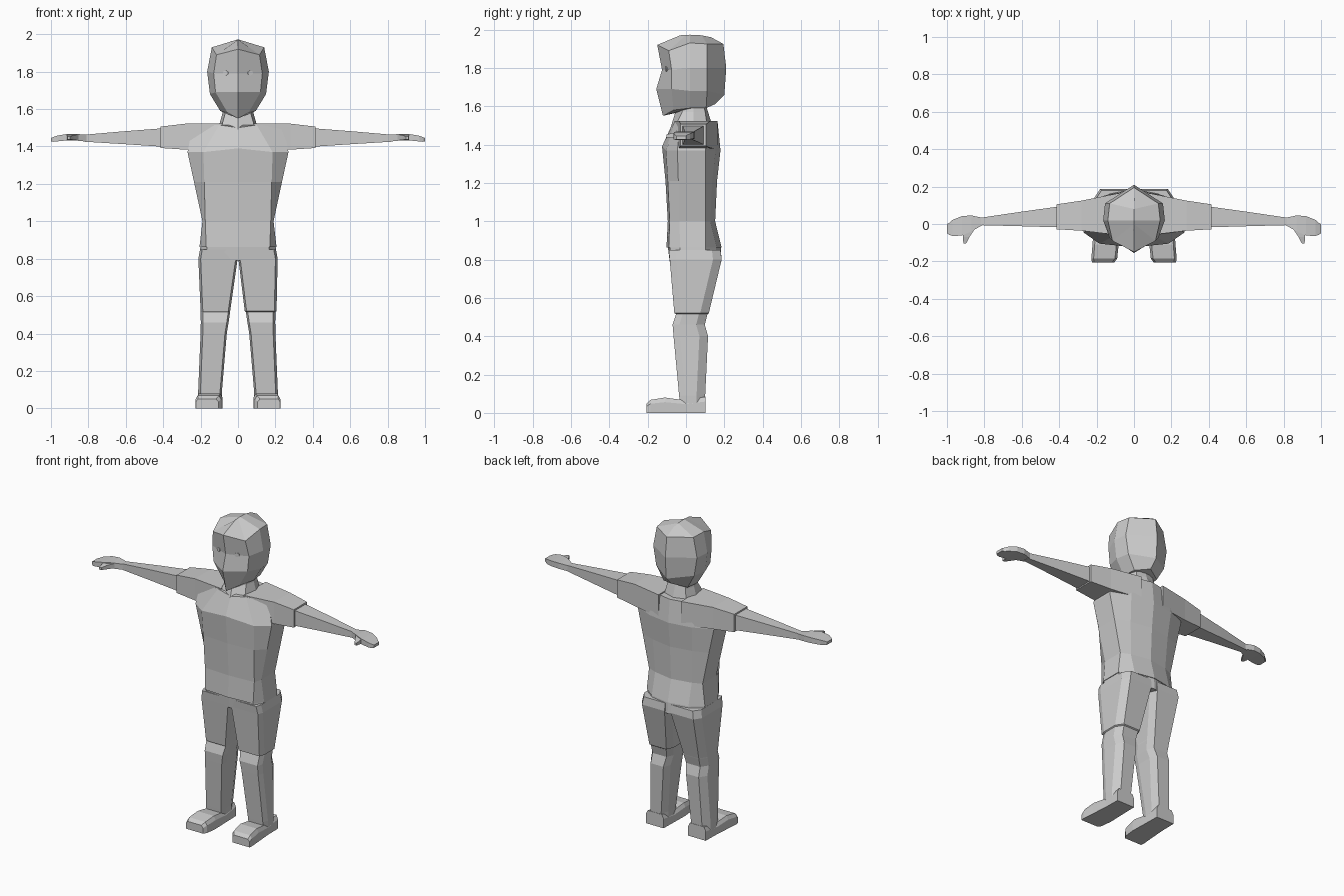
import bpy, bmesh, math
from mathutils import Vector

grey = bpy.data.materials.new("plain_grey")
grey.diffuse_color = (0.6, 0.6, 0.6, 1)


def loft(name, rings):
    """Skin a list of equal-length closed rings, capping both ends."""
    bm = bmesh.new()
    vs = [[bm.verts.new(p) for p in r] for r in rings]
    n = len(rings[0])
    for a, b in zip(vs, vs[1:]):
        for i in range(n):
            j = (i + 1) % n
            bm.faces.new((a[i], a[j], b[j], b[i]))
    bm.faces.new(vs[0][::-1])
    if len({tuple(p) for p in rings[-1]}) == n:
        bm.faces.new(vs[-1])
    bmesh.ops.remove_doubles(bm, verts=bm.verts, dist=1e-5)
    bmesh.ops.recalc_face_normals(bm, faces=bm.faces)
    me = bpy.data.meshes.new(name)
    bm.to_mesh(me)
    bm.free()
    me.materials.append(grey)
    ob = bpy.data.objects.new(name, me)
    bpy.context.collection.objects.link(ob)
    return ob


def whole(half):
    """Complete a half ring running from front centre to back centre."""
    return list(half) + [(-x, y, z) for x, y, z in half[-2:0:-1]]


def box_x(s, x, y0, y1, z0, z1):
    """Rectangular section across the arm."""
    return [(s * x, y0, z0), (s * x, y1, z0), (s * x, y1, z1), (s * x, y0, z1)]


def leg_ring(s, z, x0, x1, yf, yb, g=0.0):
    """Rectangular leg section with bevelled corners."""
    x0, x1, yf, yb = x0 - g, x1 + g, yf - g, yb + g
    pts = [(x0 + .01, yf), (x1 - .012, yf), (x1, yf + .035), (x1, yb - .045),
           (x1 - .03, yb), (x0 + .02, yb), (x0, yb - .045), (x0, yf + .035)]
    return [(s * x, y, z) for x, y in pts]


# Head: faceted, with a centre ridge over the crown
loft("head", [whole(h) for h in (
    [(0, -.12, 1.55), (.055, -.065, 1.58), (.095, .02, 1.59), (.085, .105, 1.59), (0, .15, 1.61)],
    [(0, -.155, 1.69), (.12, -.075, 1.69), (.15, .02, 1.68), (.135, .11, 1.68), (0, .2, 1.66)],
    [(0, -.125, 1.79), (.13, -.075, 1.79), (.165, .02, 1.8), (.155, .11, 1.8), (0, .21, 1.8)],
    [(0, -.15, 1.92), (.115, -.09, 1.89), (.14, .02, 1.93), (.13, .11, 1.925), (0, .195, 1.925)],
    [(0, -.03, 1.97), (0, 0, 1.972), (0, .02, 1.973), (0, .08, 1.97), (0, .13, 1.96)])])

# Neck
loft("neck", [whole(h) for h in (
    [(0, -.08, 1.49), (.09, -.055, 1.5), (.105, .04, 1.5), (.08, .11, 1.5), (0, .14, 1.49)],
    [(0, -.055, 1.57), (.07, -.02, 1.57), (.085, .04, 1.57), (.065, .1, 1.57), (0, .115, 1.57)],
    [(0, -.03, 1.62), (.065, -.01, 1.62), (.075, .04, 1.62), (.06, .09, 1.62), (0, .1, 1.62)])])


def torso_ring(z, xf, xs, xb, yf, yc, ys, yb, drop=0.0):
    return whole([(0, yf, z + drop), (xf, yc, z), (xs, ys, z), (xs, .103, z),
                  (xb, yb - .025, z), (0, yb, z)])


# Shirt body, with a slight overhanging hem
loft("shirt", [
    torso_ring(.862, .17, .206, .13, -.102, -.09, -.03, .186),
    torso_ring(1.0, .175, .19, .13, -.095, -.085, -.035, .152),
    torso_ring(1.21, .18, .235, .14, -.107, -.095, -.04, .162),
    torso_ring(1.37, .185, .27, .15, -.125, -.105, -.045, .18, .02),
    torso_ring(1.515, .1, .24, .13, -.075, -.06, -.03, .165, -.015)])

# Trouser seat
loft("trouser_seat", [
    torso_ring(.79, .17, .208, .13, -.085, -.08, -.03, .186),
    torso_ring(.87, .165, .201, .13, -.095, -.085, -.03, .181)])

for s, side in ((1, "left"), (-1, "right")):
    # Sleeve, bare arm and hand
    loft(side + "_sleeve", [
        box_x(s, .08, -.06, .165, 1.375, 1.522),
        box_x(s, .28, -.036, .125, 1.383, 1.522),
        box_x(s, .415, -.028, .105, 1.392, 1.506)])
    loft(side + "_arm", [
        box_x(s, .39, -.018, .095, 1.398, 1.498),
        box_x(s, .6, -.012, .066, 1.412, 1.482),
        box_x(s, .83, -.006, .032, 1.426, 1.462)])
    loft(side + "_hand", [
        box_x(s, .81, -.006, .033, 1.426, 1.462),
        box_x(s, .87, -.04, .046, 1.432, 1.468),
        box_x(s, .92, -.062, .042, 1.432, 1.466),
        box_x(s, .97, -.064, .022, 1.427, 1.457),
        box_x(s, .988, -.058, .006, 1.425, 1.45),
        box_x(s, 1.0, -.05, 0, 1.427, 1.445)])
    loft(side + "_thumb", [
        [(s * x0, y, z0), (s * x1, y, z0), (s * x1, y, z1), (s * x0, y, z1)]
        for x0, x1, y, z0, z1 in ((.85, .915, -.025, 1.435, 1.465),
                                  (.88, .915, -.07, 1.435, 1.46),
                                  (.897, .912, -.103, 1.438, 1.453))])

    # Trouser leg; one side has a shallow step above the knee
    g = .006 if s > 0 else 0
    loft(side + "_leg", [
        leg_ring(s, .03, .088, .213, -.03, .1),
        leg_ring(s, .09, .086, .213, -.036, .1),
        leg_ring(s, .4, .06, .2, -.065, .115),
        leg_ring(s, .46, .05, .199, -.07, .098),
        leg_ring(s, .515, .042, .2, -.052, .112),
        leg_ring(s, .52, .042, .2, -.055, .113, g),
        leg_ring(s, .8, .002, .212, -.085, .186),
        leg_ring(s, .85, .002, .203, -.09, .18)])

    # Shoe: sections from heel to toe
    loft(side + "_shoe", [
        [(s * x0, y, 0), (s * x1, y, 0), (s * x1, y, z * .7),
         (s * (x1 - .012), y, z), (s * (x0 + .012), y, z), (s * x0, y, z * .7)]
        for x0, x1, y, z in ((.087, .212, .103, .085), (.085, .214, .0, .065),
                             (.082, .222, -.11, .08), (.09, .228, -.185, .068),
                             (.105, .225, -.205, .05))])

    # Eye: small disc lying on the sloping face
    normal = Vector((s * .3, -.95, 0)).normalized()
    u = Vector((-normal.y, normal.x, 0))
    centre = Vector((s * .065, -.101, 1.793))
    loft(side + "_eye", [
        [tuple(centre + normal * d + u * (.015 * math.cos(a)) + Vector((0, 0, .013 * math.sin(a))))
         for a in (math.tau * k / 8 for k in range(8))] for d in (-.002, .005)])
